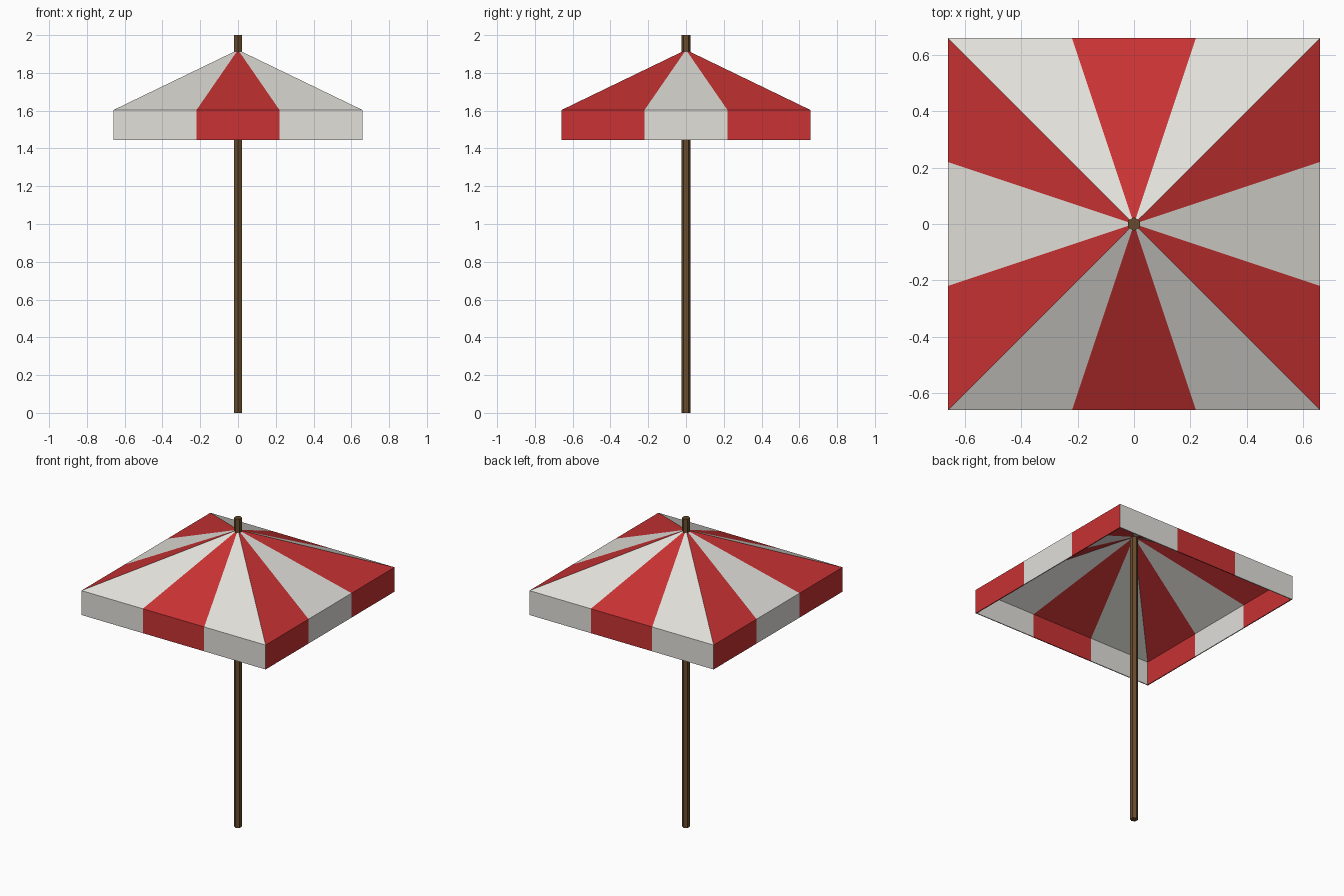
import bpy, bmesh, math
from mathutils import Vector

if "Cube" in bpy.data.objects:
    bpy.data.objects.remove(bpy.data.objects["Cube"])

HALF, EDGE_Z, HEM_Z, APEX_Z = 0.66, 1.603, 1.445, 1.922


def material(name, srgb):
    lin = [((c / 255 + 0.055) / 1.055) ** 2.4 for c in srgb]
    m = bpy.data.materials.new(name)
    m.diffuse_color = (*lin, 1)
    m.use_nodes = True
    m.node_tree.nodes["Principled BSDF"].inputs["Base Color"].default_value = m.diffuse_color
    return m


def make_object(name, bm, mats):
    bm.normal_update()
    me = bpy.data.meshes.new(name)
    bm.to_mesh(me)
    bm.free()
    for m in mats:
        me.materials.append(m)
    ob = bpy.data.objects.new(name, me)
    bpy.context.collection.objects.link(ob)
    return ob


white = material("off white cloth", (226, 224, 218))
red = material("red cloth", (200, 50, 51))
brown = material("brown wood", (104, 75, 45))

# Rim points: four sides, three equal stripes each, counter-clockwise from front left
corners = [Vector((-HALF, -HALF)), Vector((HALF, -HALF)),
           Vector((HALF, HALF)), Vector((-HALF, HALF))]
rim = [corners[k].lerp(corners[(k + 1) % 4], i / 3) for k in range(4) for i in range(3)]

# Canopy: striped pyramid with a straight hanging valance, stripes alternate around the rim
bm = bmesh.new()
apex = bm.verts.new((0, 0, APEX_Z))
upper = [bm.verts.new((p.x, p.y, EDGE_Z)) for p in rim]
lower = [bm.verts.new((p.x, p.y, HEM_Z)) for p in rim]
for n in range(12):
    m = (n + 1) % 12
    for loop in ((upper[n], upper[m], apex), (lower[n], lower[m], upper[m], upper[n])):
        bm.faces.new(loop).material_index = n % 2
canopy = make_object("canopy", bm, [white, red])
cloth = canopy.modifiers.new("cloth thickness", 'SOLIDIFY')
cloth.thickness = 0.006
cloth.offset = -1
cloth.use_even_offset = True

# Pole: six-sided post with corners pointing front and back
bm = bmesh.new()
R = 0.024
ring = [(R * math.sin(a * math.pi / 3), R * math.cos(a * math.pi / 3)) for a in range(6)]
bottom = bm.faces.new([bm.verts.new((x, y, 0)) for x, y in ring])
top = bmesh.ops.extrude_face_region(bm, geom=[bottom], use_keep_orig=True)["geom"]
bmesh.ops.translate(bm, vec=(0, 0, 2), verts=[v for v in top if isinstance(v, bmesh.types.BMVert)])
bmesh.ops.recalc_face_normals(bm, faces=bm.faces[:])
make_object("pole", bm, [brown])
